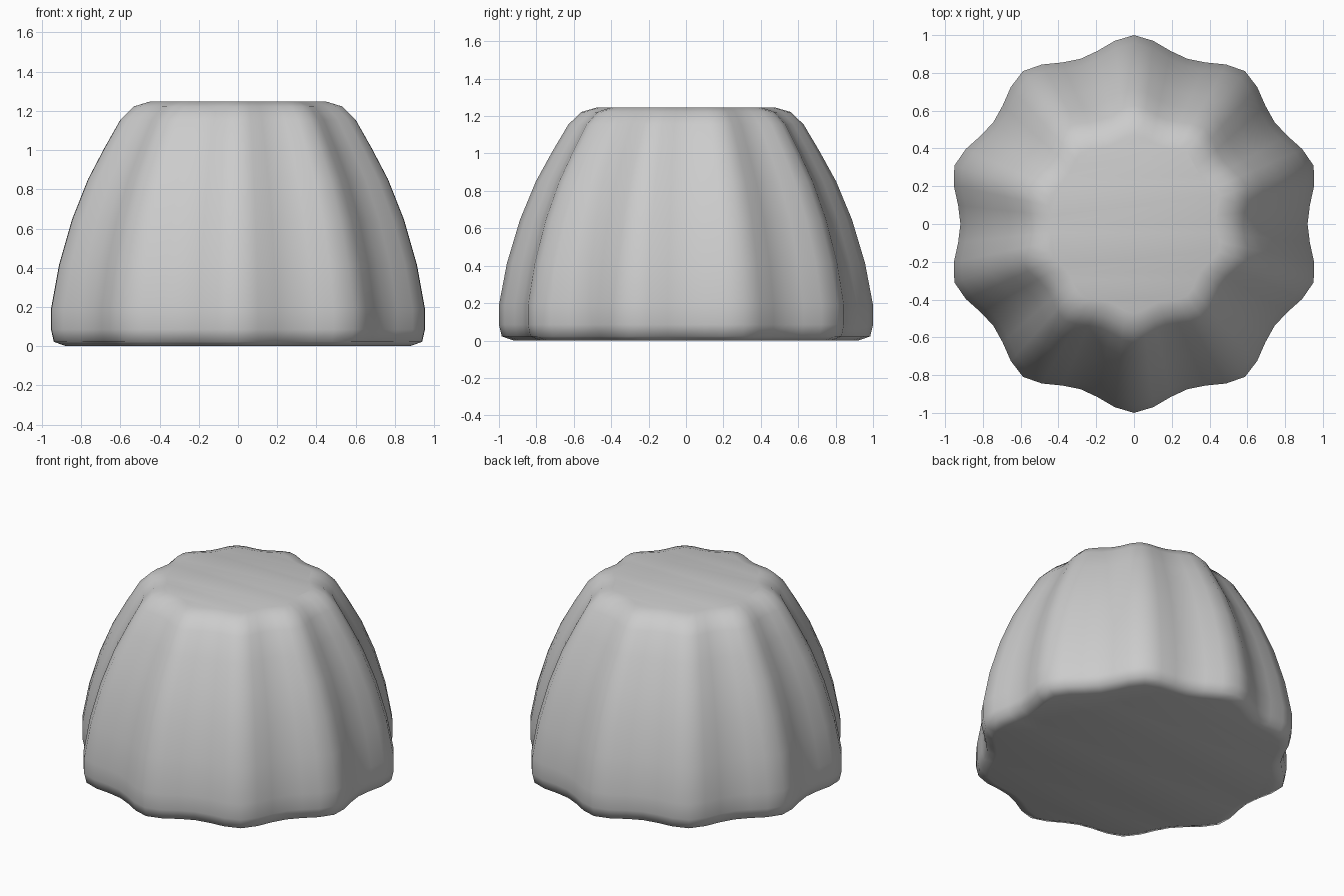
import bpy, bmesh, math

if "Cube" in bpy.data.objects:
    bpy.data.objects.remove(bpy.data.objects["Cube"])

# Side profile along a ridge: (radius, height)
PROFILE = [(0.92, 0.0), (0.985, 0.022), (1.0, 0.085), (1.0, 0.19), (0.957, 0.415),
           (0.888, 0.645), (0.803, 0.85), (0.715, 1.01), (0.629, 1.155),
           (0.559, 1.222), (0.473, 1.247)]
# Flute cross-section from ridge to valley and back, repeated ten times
FLUTE = [1.0, 0.975, 0.936, 0.919, 0.936, 0.975]
SEGMENTS = 60

bm = bmesh.new()
rings = []
for r, z in PROFILE:
    ring = []
    for i in range(SEGMENTS):
        a = math.pi / 2 + 2 * math.pi * i / SEGMENTS
        k = r * FLUTE[i % 6]
        ring.append(bm.verts.new((k * math.cos(a), k * math.sin(a), z)))
    rings.append(ring)

# Fluted wall
for low, high in zip(rings, rings[1:]):
    for i in range(SEGMENTS):
        j = (i + 1) % SEGMENTS
        bm.faces.new((low[i], low[j], high[j], high[i]))

# Flat base and top
bm.faces.new(rings[0][::-1])
bm.faces.new(rings[-1])
for f in bm.faces:
    f.smooth = True

mesh = bpy.data.meshes.new("fluted_body")
bm.to_mesh(mesh)
bm.free()
body = bpy.data.objects.new("fluted_body", mesh)
bpy.context.collection.objects.link(body)
